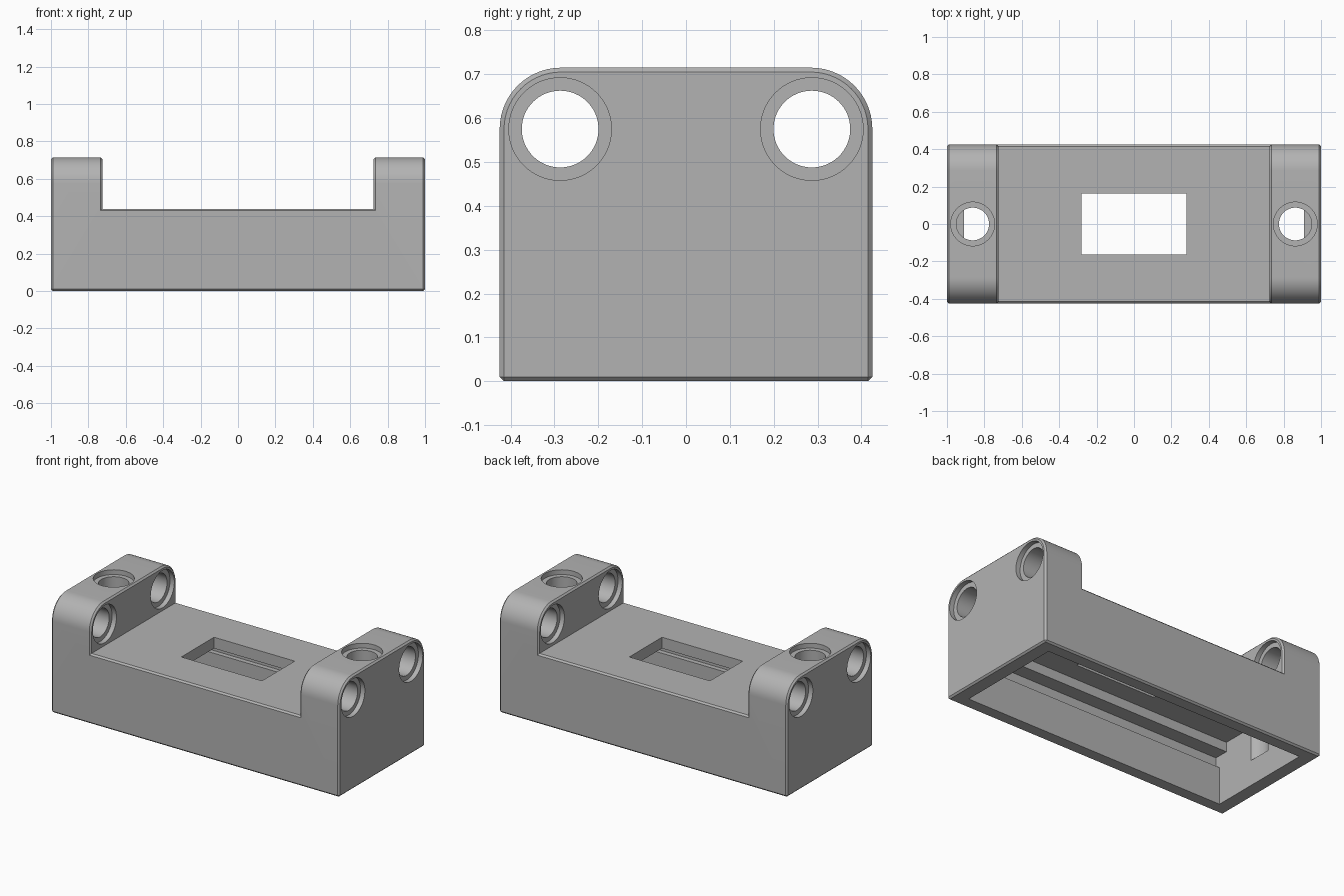
import bpy, bmesh, math
from mathutils import Matrix

default = bpy.data.objects.get("Cube")
if default:
    bpy.data.objects.remove(default)

L, W, H = 1.0, 0.425, 0.715      # half length, half width, height
DECK, TOWER = 0.44, 0.725        # deck height, inner face of end towers
CORNER, CHAMFER = 0.14, 0.01

grey = bpy.data.materials.new("mid grey")
grey.use_nodes = True
colour = (0.45, 0.45, 0.45, 1)
grey.diffuse_color = colour
grey.node_tree.nodes["Principled BSDF"].inputs["Base Color"].default_value = colour


def make_object(name, bm):
    mesh = bpy.data.meshes.new(name)
    bm.normal_update()
    bm.to_mesh(mesh)
    bm.free()
    obj = bpy.data.objects.new(name, mesh)
    bpy.context.collection.objects.link(obj)
    mesh.materials.append(grey)
    return obj


def box(name, x, y, z0, z1):
    """Box centred on x and y, given by half sizes."""
    bm = bmesh.new()
    m = Matrix.Translation((0, 0, (z0 + z1) / 2)) @ Matrix.Diagonal((2 * x, 2 * y, z1 - z0, 1))
    bmesh.ops.create_cube(bm, size=1, matrix=m)
    return make_object(name, bm)


def cylinder(name, centre, radius, length, axis):
    bm = bmesh.new()
    m = Matrix.Translation(centre)
    if axis == "X":
        m = m @ Matrix.Rotation(math.pi / 2, 4, "Y")
    bmesh.ops.create_cone(bm, cap_ends=True, segments=64, radius1=radius,
                          radius2=radius, depth=length, matrix=m)
    return make_object(name, bm)


# Housing body: U profile pushed along y, rounded tower corners, fine chamfers
bm = bmesh.new()
profile = [(-L, 0), (L, 0), (L, H), (TOWER, H), (TOWER, DECK),
           (-TOWER, DECK), (-TOWER, H), (-L, H)]
face = bm.faces.new([bm.verts.new((x, -W, z)) for x, z in profile])
new = bmesh.ops.extrude_face_region(bm, geom=[face])["geom"]
bmesh.ops.translate(bm, vec=(0, 2 * W, 0),
                    verts=[g for g in new if isinstance(g, bmesh.types.BMVert)])
bmesh.ops.recalc_face_normals(bm, faces=bm.faces)
corners = [e for e in bm.edges
           if all(v.co.z > H - 0.001 for v in e.verts)
           and abs(e.verts[0].co.y - e.verts[1].co.y) < 0.001]
bmesh.ops.bevel(bm, geom=corners, offset=CORNER, offset_type="OFFSET",
                segments=14, profile=0.5, affect="EDGES")
bm.normal_update()
sharp = [e for e in bm.edges if e.calc_face_angle_signed(0) > math.radians(40)]
bmesh.ops.bevel(bm, geom=sharp, offset=CHAMFER, offset_type="OFFSET",
                segments=1, profile=0.5, affect="EDGES")
bmesh.ops.recalc_face_normals(bm, faces=bm.faces)
body = make_object("housing", bm)

# Stepped cavity with board grooves, and the deck window
cutters = [
    box("cavity_cutter", 0.91, 0.345, -0.1, 0.31),
    box("groove_cutter", 0.91, 0.375, 0.235, 0.31),
    box("upper_cavity_cutter", 0.91, 0.285, 0.2, 0.37),
    box("window_cutter", 0.28, 0.162, 0.3, 0.6),
]

# Bored holes with counterbores in each tower
HOLE, BORE, DEPTH = 0.0875, 0.117, 0.03
for s in (-1, 1):
    mid = s * 0.8625
    cutters.append(cylinder("post_hole_cutter", (mid, 0, 0.56), HOLE, 0.8, "Z"))
    cutters.append(cylinder("post_bore_cutter", (mid, 0, H), BORE, 2 * DEPTH, "Z"))
    for t in (-1, 1):
        y, z = t * 0.287, 0.575
        cutters.append(cylinder("cross_hole_cutter", (mid, y, z), HOLE, 0.4, "X"))
        for face_x in (TOWER, L):
            cutters.append(cylinder("cross_bore_cutter", (s * face_x, y, z),
                                    BORE, 2 * DEPTH, "X"))

for c in cutters:
    mod = body.modifiers.new(c.name, "BOOLEAN")
    mod.operation, mod.solver, mod.object = "DIFFERENCE", "EXACT", c

# Bake the cuts and remove the cutters
bpy.context.view_layer.update()
graph = bpy.context.evaluated_depsgraph_get()
result = bpy.data.meshes.new_from_object(body.evaluated_get(graph))
body.modifiers.clear()
body.data = result
result.materials.clear()
result.materials.append(grey)
for p in result.polygons:
    p.material_index = 0
for c in cutters:
    bpy.data.objects.remove(c)

bpy.context.view_layer.objects.active = body
body.select_set(True)
bpy.ops.object.shade_smooth_by_angle(angle=math.radians(25))
